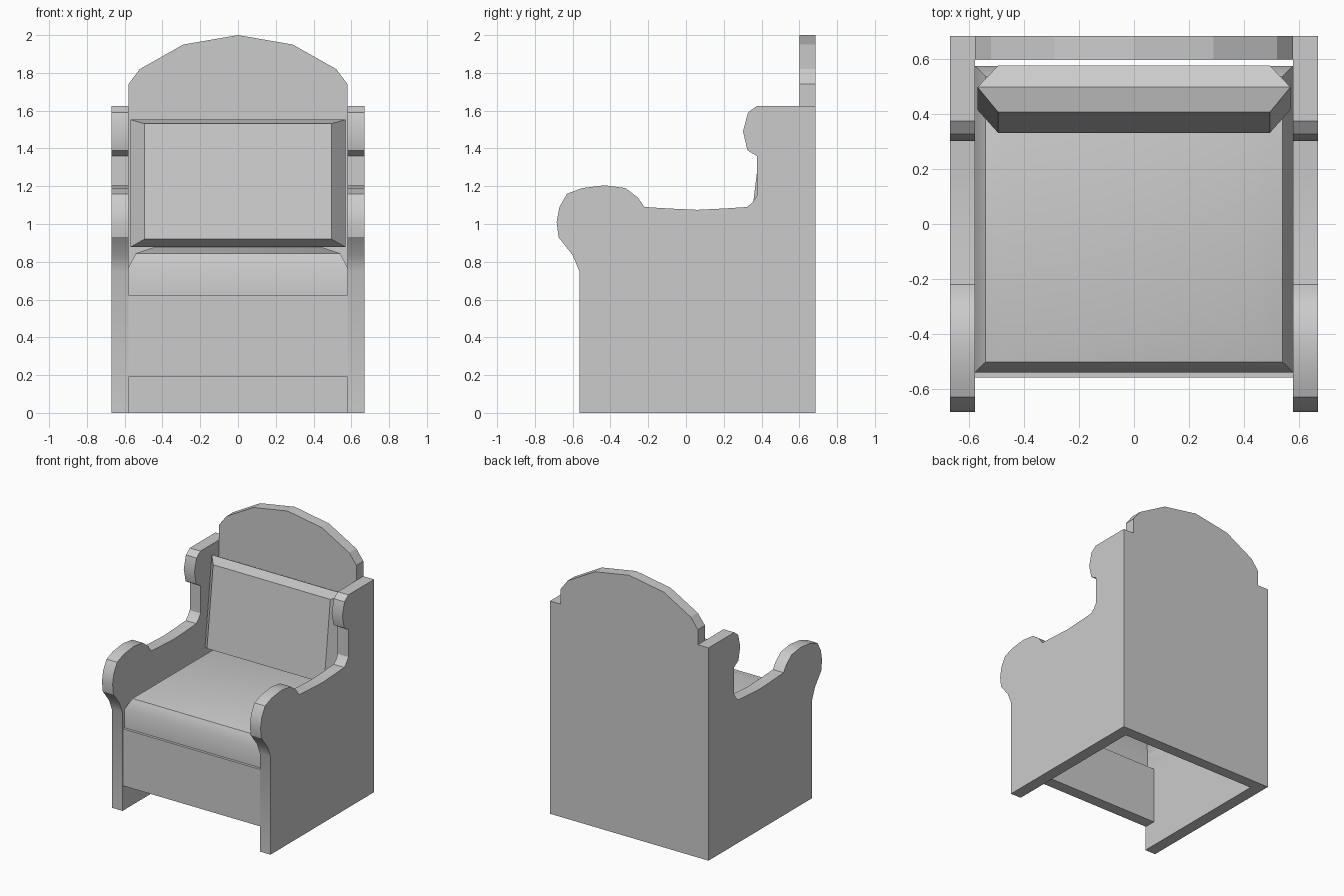
import bpy, bmesh, math
from mathutils import Matrix

if "Cube" in bpy.data.objects:
    bpy.data.objects.remove(bpy.data.objects["Cube"])


def finish(name, bm, smooth=None):
    bmesh.ops.recalc_face_normals(bm, faces=bm.faces)
    mesh = bpy.data.meshes.new(name)
    bm.to_mesh(mesh)
    bm.free()
    ob = bpy.data.objects.new(name, mesh)
    bpy.context.collection.objects.link(ob)
    if smooth:
        bpy.ops.object.select_all(action='DESELECT')
        ob.select_set(True)
        bpy.context.view_layer.objects.active = ob
        bpy.ops.object.shade_smooth_by_angle(angle=math.radians(smooth))
    return ob


def slab(name, points, offset, depth, smooth=None):
    """Extrude a closed flat outline along the offset direction."""
    bm = bmesh.new()
    face = bm.faces.new([bm.verts.new(p) for p in points])
    res = bmesh.ops.extrude_face_region(bm, geom=[face], use_keep_orig=True)
    verts = [v for v in res['geom'] if isinstance(v, bmesh.types.BMVert)]
    bmesh.ops.translate(bm, verts=verts, vec=[c * depth for c in offset])
    return finish(name, bm, smooth)


def cushion(name, rings, close_bottom, matrix, smooth=None):
    """Stack rectangles (half width, half length, height) into a padded block."""
    bm = bmesh.new()
    loops = [[bm.verts.new((sx * hx, sy * hy, z))
              for sx, sy in ((-1, -1), (1, -1), (1, 1), (-1, 1))]
             for hx, hy, z in rings]
    for a, b in zip(loops, loops[1:]):
        for i in range(4):
            j = (i + 1) % 4
            bm.faces.new((a[i], a[j], b[j], b[i]))
    bm.faces.new(loops[-1])
    if close_bottom:
        bm.faces.new(loops[0][::-1])
    bm.transform(matrix)
    return finish(name, bm, smooth)


# Side panels with scrolled arm and wing (y, z outline)
side = [(-.565, 0), (.685, 0), (.685, 1.625), (.375, 1.625), (.328, 1.59),
        (.302, 1.49), (.325, 1.39), (.375, 1.36), (.375, 1.15), (.352, 1.115),
        (.325, 1.09), (.2, 1.082), (.06, 1.075), (-.09, 1.082), (-.22, 1.09),
        (-.255, 1.14), (-.32, 1.19), (-.43, 1.205), (-.55, 1.19), (-.63, 1.16),
        (-.67, 1.09), (-.685, 1.01), (-.675, .93), (-.6, .835), (-.565, .75)]
for label, s in (("left", -1), ("right", 1)):
    slab(label + "_side_panel", [(s * .58, y, z) for y, z in side], (s, 0, 0), .09, 30)

# Arched back board
arch = [(.58, 1.74), (.52, 1.82), (.29, 1.95)]
outline = [(.58, 0)] + arch + [(0, 2)] + [(-x, z) for x, z in reversed(arch)] + [(-.58, 0)]
slab("back_board", [(x, .6, z) for x, z in outline], (0, 1, 0), .085)

# Front apron board
slab("front_board", [(-.58, -.56, .19), (.58, -.56, .19), (.58, -.56, .625), (-.58, -.56, .625)],
     (0, 1, 0), .09)

# Seat cushion, open underneath
cushion("seat_cushion", [(.58, .558, .625), (.58, .558, .77), (.54, .52, .845), (.45, .43, .875)],
        False, Matrix.Translation((0, .018, 0)), 35)

# Leaning back cushion
lean = Matrix.Translation((0, .457, 1.215)) @ Matrix.Rotation(math.radians(90 - 7), 4, 'X')
cushion("back_cushion", [(.495, .308, -.083), (.57, .34, 0), (.495, .308, .088)], True, lean)
